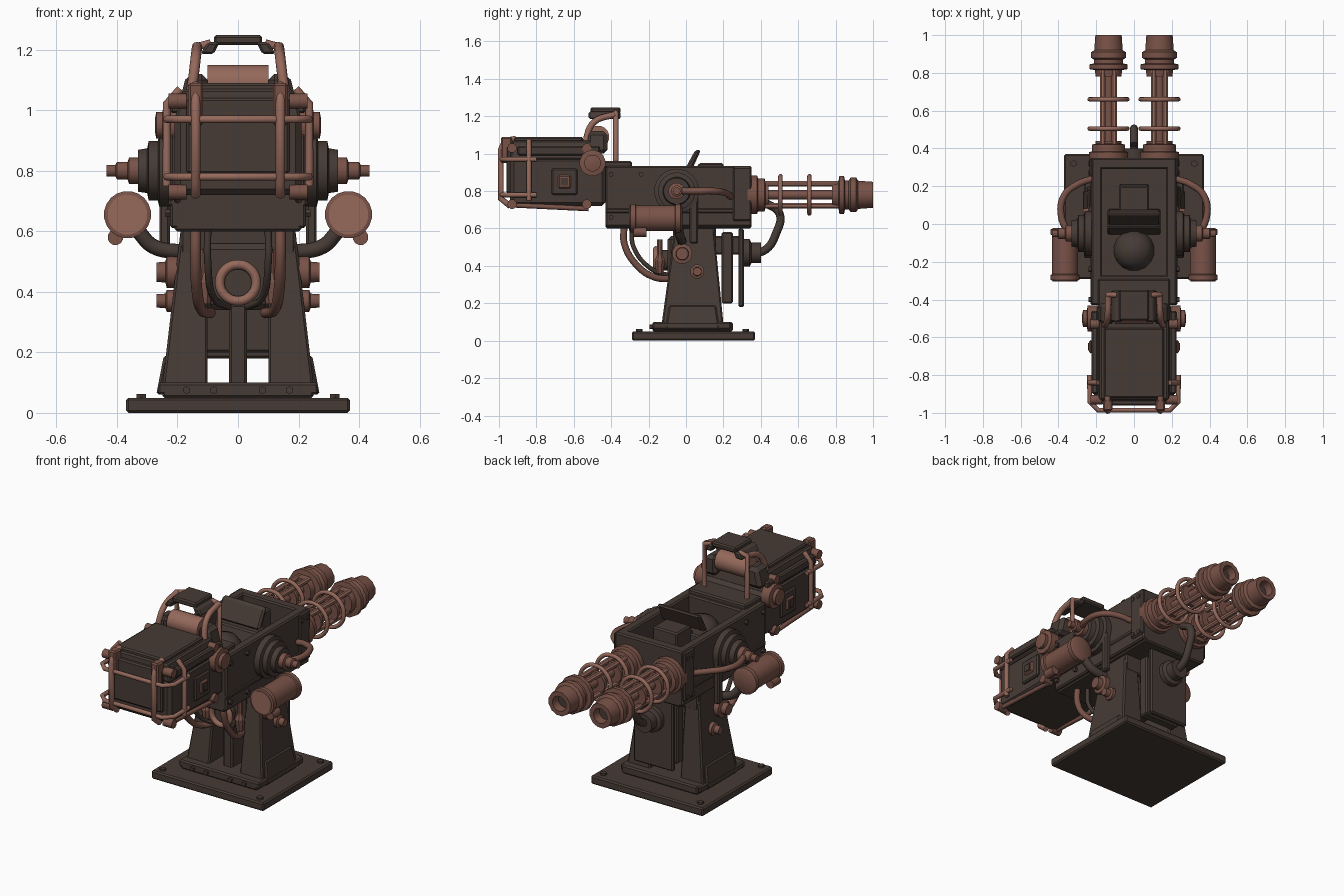
import bpy, bmesh, math
from mathutils import Vector, Matrix

cube = bpy.data.objects.get("Cube")
if cube:
    bpy.data.objects.remove(cube, do_unlink=True)


def material(name, rgb):
    m = bpy.data.materials.new(name)
    m.use_nodes = True
    m.diffuse_color = (*rgb, 1)
    m.node_tree.nodes["Principled BSDF"].inputs["Base Color"].default_value = (*rgb, 1)
    return m


DARK = material("dark iron", (0.062, 0.044, 0.036))
MID = material("aged copper", (0.19, 0.085, 0.064))
LIGHT = material("bright copper", (0.30, 0.14, 0.105))


def finish(name, bm, mat, bevel=0.0, smooth=False):
    bmesh.ops.recalc_face_normals(bm, faces=bm.faces)
    mesh = bpy.data.meshes.new(name)
    bm.to_mesh(mesh)
    bm.free()
    ob = bpy.data.objects.new(name, mesh)
    bpy.context.collection.objects.link(ob)
    mesh.materials.append(mat)
    if bevel:
        mod = ob.modifiers.new("edge wear", "BEVEL")
        mod.width, mod.segments = bevel, 1
    if smooth:
        bpy.ops.object.select_all(action="DESELECT")
        ob.select_set(True)
        bpy.context.view_layer.objects.active = ob
        bpy.ops.object.shade_smooth_by_angle(angle=math.radians(40))
    return ob


def block(name, x, y, z, mat=DARK, bevel=0.008, top_x=None, top_y=None):
    """Box from ranges; the top may have its own x and y ranges."""
    bm = bmesh.new()
    rows = []
    for xr, yr, h in ((x, y, z[0]), (top_x or x, top_y or y, z[1])):
        rows.append([bm.verts.new((xr[i], yr[j], h)) for i, j in ((0, 0), (1, 0), (1, 1), (0, 1))])
    low, high = rows
    bm.faces.new(low)
    bm.faces.new(high)
    for i in range(4):
        k = (i + 1) % 4
        bm.faces.new((low[i], low[k], high[k], high[i]))
    return finish(name, bm, mat, bevel)


def sided(s, a, b):
    return (min(s * a, s * b), max(s * a, s * b))


def lathe(name, origin, axis, profile, mat, sides=16):
    """Turn (distance, radius) pairs around an axis."""
    bm = bmesh.new()
    turn = Vector((0, 0, 1)).rotation_difference(Vector(axis)).to_matrix().to_4x4()
    place = Matrix.Translation(origin) @ turn
    rings = []
    for d, r in profile:
        angles = [2 * math.pi * (i + 0.5) / sides for i in range(sides)]
        rings.append([bm.verts.new(place @ Vector((r * math.cos(a), r * math.sin(a), d))) for a in angles])
    for a, b in zip(rings, rings[1:]):
        for i in range(sides):
            k = (i + 1) % sides
            bm.faces.new((a[i], a[k], b[k], b[i]))
    bm.faces.new(rings[0])
    bm.faces.new(rings[-1])
    return finish(name, bm, mat, smooth=sides > 8)


def rod(name, origin, axis, length, radius, mat, sides=16):
    return lathe(name, origin, axis, [(0, radius), (length, radius)], mat, sides)


def pipe(name, points, radius, mat, curved=True, closed=False):
    data = bpy.data.curves.new(name, "CURVE")
    data.dimensions = "3D"
    data.bevel_depth, data.bevel_resolution, data.resolution_u = radius, 2, 6
    data.use_fill_caps = True
    spline = data.splines.new("BEZIER" if curved else "POLY")
    pts = spline.bezier_points if curved else spline.points
    pts.add(len(points) - 1)
    for p, co in zip(pts, points):
        if curved:
            p.co = co
            p.handle_left_type = p.handle_right_type = "AUTO"
        else:
            p.co = (*co, 1)
    spline.use_cyclic_u = closed
    data.materials.append(mat)
    ob = bpy.data.objects.new(name, data)
    bpy.context.collection.objects.link(ob)
    return ob


def hoop(name, c, radius, thick, mat):
    pts = [(c[0] + radius * math.cos(a), c[1], c[2] + radius * math.sin(a))
           for a in (i * math.pi / 4 for i in range(8))]
    return pipe(name, pts, thick, mat, closed=True)


# Base and central supports
block("base_plate", (-.37, .37), (-.29, .37), (0, .05))
block("base_step", (-.25, .25), (-.18, .25), (.05, .10))
block("center_post", (-.03, .03), (-.10, .02), (.08, .36))
block("cross_head", (-.19, .19), (-.07, .16), (.50, .61))
block("pivot_block", (-.11, .11), (-.10, .14), (.34, .56), bevel=.02)
block("rear_panel", (-.13, .13), (.28, .31), (.18, .60))
block("rear_housing", (-.12, .12), (.19, .25), (.20, .58))
block("panel_bracket", (-.08, .08), (.14, .29), (.46, .56))
hoop("front_ring", (0, -.16, .43), .06, .016, LIGHT)
rod("ring_tube", (0, -.15, .43), (0, 1, 0), .07, .055, DARK)
pipe("rear_hose", [(0, .34, .46), (0, .43, .49), (0, .48, .57), (0, .50, .68), (0, .42, .74)], .022, DARK)
lathe("hose_socket", (0, .30, .47), (0, 1, 0), [(0, .075), (.04, .075), (.05, .055), (.10, .055)], DARK)

# Gun body: open trough with floor
block("body_floor", (-.21, .21), (-.43, .35), (.60, .80))
block("body_lip", (-.23, .23), (-.43, .34), (.68, .71))
block("front_wall", (-.22, .22), (-.43, -.27), (.78, .935))
block("back_wall", (-.22, .22), (.29, .35), (.70, .935))
block("ramp_box", (-.08, .08), (-.02, .21), (.79, .95), top_y=(.07, .20))
block("ramp_foot", (-.14, .14), (-.06, .08), (.79, .90), top_y=(-.02, .07))
block("lever_bar", (-.14, .14), (-.01, .03), (.91, 1.02), bevel=.01, top_y=(.05, .08))
lathe("breech_dome", (0, -.14, .79), (0, 0, 1), [(0, .11), (.06, .10), (.10, .07), (.12, .02)], DARK)

# Ammunition housing at the front end
block("ammo_box", (-.21, .21), (-.94, -.43), (.72, .98), bevel=.02)
block("ammo_box_top", (-.21, .21), (-.94, -.45), (.97, 1.07), top_x=(-.18, .18), top_y=(-.93, -.48))
block("ammo_lid", (-.16, .16), (-.92, -.55), (1.06, 1.09))
block("front_plate", (-.17, .17), (-.96, -.93), (.79, 1.04))
block("neck_hood", (-.19, .19), (-.46, -.29), (.92, .96))
rod("lamp", (-.10, -.47, 1.09), (1, 0, 0), .20, .06, LIGHT)
for z in (.78, .97):
    pipe("cage_hoop", [(-.235, -.80, z), (-.235, -.94, z), (-.19, -.985, z), (.19, -.985, z),
                       (.235, -.94, z), (.235, -.80, z)], .013, LIGHT, curved=False)

# Sighting visor: arched strip of three plates
block("visor_middle", (-.08, .08), (-.51, -.35), (1.215, 1.248))
for s in (-1, 1):
    block("visor_side", sided(s, .08, .125), (-.52, -.35), (1.185, 1.225), top_x=sided(s, .06, .10))

for s in (-1, 1):
    # Pillars with gussets and bolts
    block("pillar", sided(s, .10, .25), (-.13, .20), (.09, .60), top_x=sided(s, .10, .19), top_y=(-.06, .15))
    block("pillar_gusset", sided(s, .20, .27), (-.11, .18), (.06, .19), top_x=sided(s, .19, .245),
          top_y=(-.09, .16))
    block("pillar_foot", sided(s, .08, .265), (-.18, .24), (.06, .10))
    for y, z, r in ((-.02, .465, .055), (.06, .37, .038)):
        lathe("pillar_bolt", (s * .17, y, z), (s, 0, 0),
              [(0, r), (.065, r), (.07, r * .65), (.10, r * .6)], MID, 12)
    for y in (-.25, .32):
        rod("base_bolt", (s * .32, y, .05), (0, 0, 1), .012, .018, DARK, 6)
    for x in (.08, .17):
        rod("step_bolt", (s * x, -.18, .075), (0, -1, 0), .015, .013, DARK, 6)
    pipe("front_hose", [(s * .14, -.33, .62), (s * .14, -.33, .52), (s * .135, -.26, .40),
                        (s * .12, -.17, .34), (s * .09, -.08, .33)], .018, MID)
    pipe("inner_hose", [(s * .10, -.29, .61), (s * .10, -.28, .50), (s * .08, -.18, .38), (s * .03, -.09, .35)],
         .012, DARK)
    lathe("valve", (s * .11, -.14, .36), (0, 0, 1), [(0, .02), (.07, .03), (.10, .015), (.18, .015)], MID, 8)

    # Body walls and rivets
    block("body_wall", sided(s, .17, .225), (-.43, .35), (.61, .935))
    block("wall_strip", sided(s, .215, .235), (.25, .35), (.64, .93))
    for y in (-.40, -.24, .27, .32):
        for z in (.66, .89):
            rod("body_rivet", (s * .22, y, z), (s, 0, 0), .02, .014, DARK, 6)

    # Trunnion
    lathe("trunnion", (s * .22, -.05, .80), (s, 0, 0),
          [(0, .12), (.04, .12), (.045, .10), (.075, .10), (.08, .075), (.11, .07)], DARK, 20)
    lathe("trunnion_cap", (s * .32, -.05, .80), (s, 0, 0),
          [(0, .045), (.04, .045), (.045, .03), (.08, .03), (.085, .02), (.115, .02)], MID, 12)
    pipe("trunnion_pipe", [(s * .34, -.06, .80), (s * .385, .04, .80), (s * .37, .15, .80),
                           (s * .30, .21, .79), (s * .22, .24, .77)], .018, MID)

    # Side canister and its arm
    lathe("canister", (s * .365, -.30, .655), (0, 1, 0),
          [(0, .065), (.004, .078), (.03, .078), (.034, .07), (.24, .07), (.244, .078), (.27, .078), (.28, .06)],
          MID, 20)
    rod("canister_face", (s * .365, -.304, .655), (0, 1, 0), .008, .066, LIGHT, 20)
    rod("canister_drain", (s * .405, -.28, .58), (0, 1, 0), .07, .026, MID, 12)
    pipe("canister_arm", [(s * .33, -.04, .60), (s * .28, -.03, .55), (s * .18, -.02, .53)], .025, DARK)
    block("arm_plate", sided(s, .225, .26), (.02, .065), (.52, .79))

    # Ammo box fittings and cage
    block("side_plate", sided(s, .20, .225), (-.72, -.58), (.78, .92))
    block("side_hatch", sided(s, .22, .238), (-.685, -.615), (.815, .885), MID)
    block("hatch_core", sided(s, .236, .244), (-.67, -.63), (.83, .87), DARK, 0)
    block("box_rail", sided(s, .19, .225), (-.90, -.46), (.99, 1.04))
    pipe("lower_rod", [(s * .20, -.93, .725), (s * .20, -.52, .705)], .013, MID, curved=False)
    pipe("cage_upright", [(s * .14, -.91, 1.08), (s * .14, -.97, 1.07), (s * .14, -.99, 1.02),
                          (s * .14, -.99, .76), (s * .14, -.94, .72)], .016, LIGHT, curved=False)
    pipe("cage_side", [(s * .235, -.84, .75), (s * .235, -.84, 1.02), (s * .19, -.84, 1.07)], .014, LIGHT,
         curved=False)
    block("cage_clamp", sided(s, .115, .165), (-.99, -.93), (.95, 1.09), MID)
    for y in (-.93, -.53):
        for z in (.73, 1.03):
            rod("corner_boss", (s * .17, y, z), (s, 0, 0), .06, .026, MID, 10)
    lathe("side_drum", (s * .19, -.50, .95), (s, 0, 0),
          [(0, .07), (.055, .07), (.06, .045), (.08, .045), (.085, .02)], MID)
    block("lamp_bracket", sided(s, .10, .20), (-.53, -.42), (1.0, 1.12), DARK, .02, top_x=sided(s, .10, .17))
    pipe("visor_arm", [(s * .17, -.53, .98), (s * .15, -.53, 1.09), (s * .14, -.49, 1.17), (s * .135, -.38, 1.21)],
         .017, LIGHT)
    pipe("visor_post", [(s * .14, -.375, .95), (s * .14, -.375, 1.21), (s * .09, -.375, 1.22)], .014, LIGHT,
         curved=False)

    # Rotary barrels
    cx, cz = s * .135, .78
    lathe("barrel_collar", (cx, .33, cz), (0, 1, 0),
          [(0, .105), (.05, .105), (.055, .09), (.09, .09), (.095, .07), (.11, .07)], MID)
    rod("barrel_core", (cx, .40, cz), (0, 1, 0), .45, .026, MID, 10)
    for dx in (-.03, .03):
        for dz in (-.058, .058):
            rod("barrel_rod", (cx + dx, .40, cz + dz), (0, 1, 0), .42, .016, LIGHT, 8)
    for y in (.505, .66):
        hoop("barrel_hoop", (cx, y, cz), .10, .012, LIGHT)
        rod("barrel_spacer", (cx, y - .01, cz), (0, 1, 0), .02, .068, MID, 12)
    lathe("muzzle", (cx, .78, cz), (0, 1, 0),
          [(0, .07), (.035, .075), (.04, .105), (.065, .105), (.07, .08), (.09, .08), (.10, .095),
           (.13, .095), (.14, .078), (.22, .072), (.22, .045), (.17, .04)], MID, 12)
    rod("muzzle_bore", (cx, .948, cz), (0, 1, 0), .006, .038, DARK, 12)
